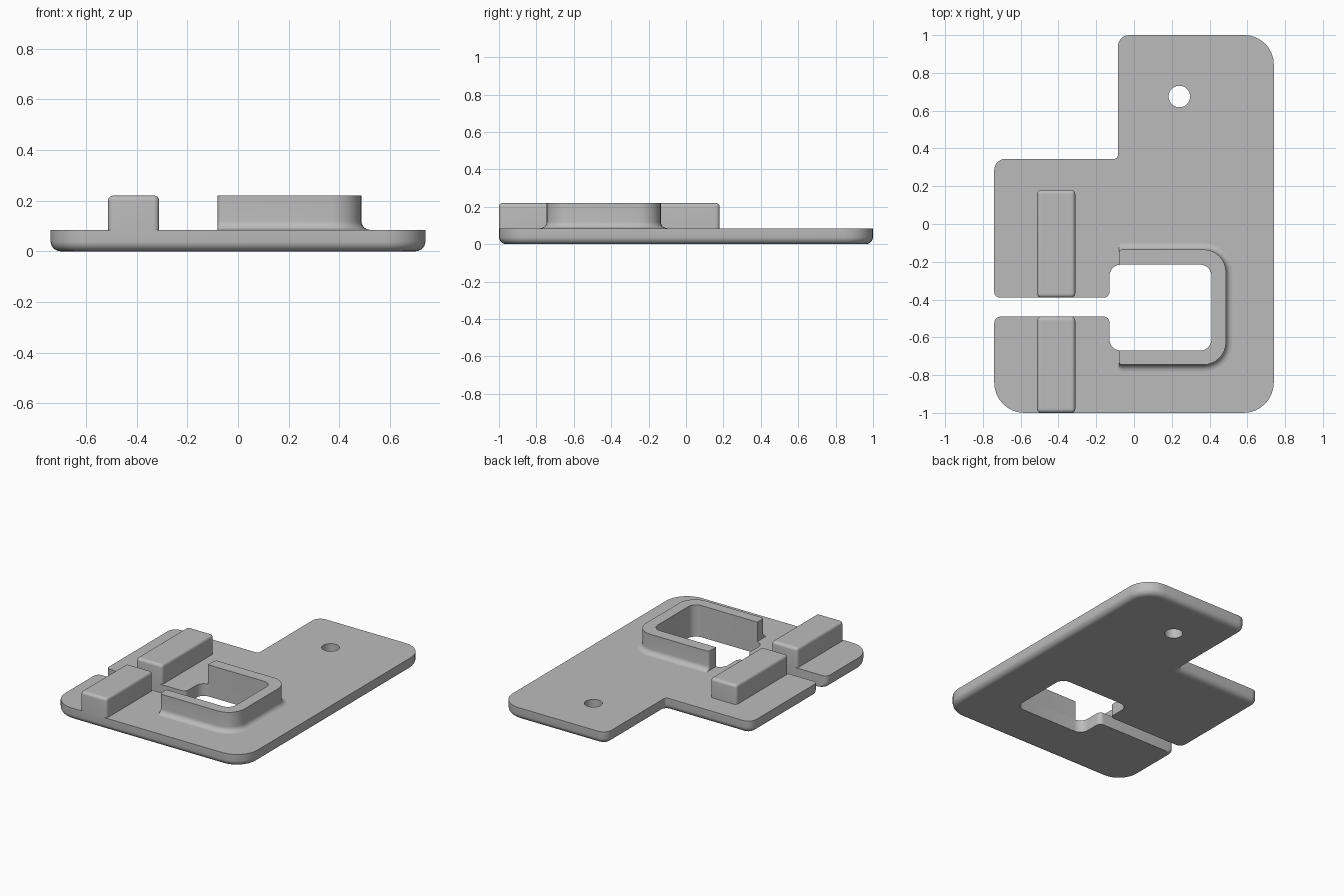
import bpy, bmesh, math
from mathutils import Vector

if "Cube" in bpy.data.objects:
    bpy.data.objects.remove(bpy.data.objects["Cube"])

grey = bpy.data.materials.new("plain_grey")
grey.diffuse_color = (0.5, 0.5, 0.5, 1)
grey.use_nodes = True
grey.node_tree.nodes["Principled BSDF"].inputs["Base Color"].default_value = grey.diffuse_color

PLATE_TOP, WALL_TOP = 0.085, 0.22
ARC = 8


def outline(corners, soft, d):
    """Rounded right-angled outline; the edges flagged in soft move inward by d."""
    pts = [Vector(c[:2]) for c in corners]
    n = len(pts)
    dirs = [(pts[(i + 1) % n] - pts[i]).normalized() for i in range(n)]
    ring = []
    for i, p in enumerate(pts):
        a, b = dirs[i - 1], dirs[i]
        r = corners[i][2]
        p = p.copy()
        for e, flag in ((a, soft[i - 1]), (b, soft[i])):
            p += Vector((-e.y, e.x)) * d * flag
        if soft[i - 1] and soft[i] and r:
            r += -d if a.cross(b) > 0 else d
        if not r:
            ring.append(p)
            continue
        centre = p + r * (b - a)
        for k in range(ARC + 1):
            t = math.pi / 2 * k / ARC
            ring.append(centre - r * (b * math.cos(t) - a * math.sin(t)))
    return ring


def finish(ob):
    """Smooth the rounded edges and keep level faces flat."""
    bpy.ops.object.select_all(action='DESELECT')
    ob.select_set(True)
    bpy.context.view_layer.objects.active = ob
    bpy.ops.object.shade_smooth_by_angle(angle=math.radians(35))
    for f in ob.data.polygons:
        if abs(f.normal.z) > 0.999:
            f.use_smooth = False


def loft(name, corners, soft, levels, bottom=False):
    """Stack outlines given as (inset, z) levels and cap them."""
    bm = bmesh.new()
    rings = [[bm.verts.new((p.x, p.y, z)) for p in outline(corners, soft, d)]
             for d, z in levels]
    n = len(rings[0])
    for low, high in zip(rings, rings[1:]):
        for i in range(n):
            j = (i + 1) % n
            bm.faces.new((low[i], low[j], high[j], high[i]))
    bm.faces.new(rings[-1])
    if bottom:
        bm.faces.new(rings[0][::-1])
    me = bpy.data.meshes.new(name)
    bm.to_mesh(me)
    bm.free()
    me.materials.append(grey)
    ob = bpy.data.objects.new(name, me)
    bpy.context.collection.objects.link(ob)
    finish(ob)
    return ob


def quarter(steps=6):
    return [math.pi / 2 * k / steps for k in range(steps + 1)]


# Base plate: stepped outline with a slot leading into the window
plate_corners = [
    (-0.74, -1, 0.16), (0.74, -1, 0.16), (0.74, 1, 0.155), (-0.085, 1, 0.06),
    (-0.085, 0.345, 0.02), (-0.74, 0.345, 0.06), (-0.74, -0.39, 0.03),
    (-0.13, -0.39, 0.03), (-0.13, -0.215, 0.06), (0.41, -0.215, 0.06),
    (0.41, -0.67, 0.06), (-0.13, -0.67, 0.06), (-0.13, -0.49, 0.03),
    (-0.74, -0.49, 0.035)]
plate_soft = [1] * 6 + [0] * 7 + [1]
R = 0.04
plate = loft("base_plate", plate_corners, plate_soft,
             [(R * (1 - math.sin(t)), R * (1 - math.cos(t))) for t in quarter()]
             + [(0, PLATE_TOP)], bottom=True)

# Round hole near the back
bpy.ops.mesh.primitive_cylinder_add(vertices=48, radius=0.057, depth=0.4,
                                    location=(0.24, 0.675, 0.04))
cutter = bpy.context.object
cutter.name = "hole_cutter"
cutter.data.materials.append(grey)
cutter.hide_render = True
bpy.context.view_layer.objects.active = plate
cut = plate.modifiers.new("hole", 'BOOLEAN')
cut.operation, cut.object, cut.solver = 'DIFFERENCE', cutter, 'EXACT'
bpy.ops.object.modifier_apply(modifier=cut.name)
bpy.data.objects.remove(cutter)
for f in plate.data.polygons:
    f.use_smooth = True
finish(plate)

# U-shaped wall round the window, flared where it meets the plate
wall_corners = [
    (-0.08, -0.745, 0.018), (0.487, -0.745, 0.12), (0.487, -0.135, 0.12),
    (-0.08, -0.135, 0.018), (-0.08, -0.215, 0), (0.41, -0.215, 0.06),
    (0.41, -0.67, 0.06), (-0.08, -0.67, 0)]
F = 0.035
loft("window_wall", wall_corners, [1, 1, 1, 0, 0, 0, 0, 0],
     [(-F * (1 - math.sin(t)), PLATE_TOP + F * (1 - math.cos(t))) for t in quarter()]
     + [(0, WALL_TOP)])

# Two rounded bars, one each side of the slot
B = 0.02
for name, y0, y1 in (("front_bar", -1, -0.49), ("back_bar", -0.39, 0.18)):
    bar = [(x, y, 0.022) for x, y in
           ((-0.513, y0), (-0.311, y0), (-0.311, y1), (-0.513, y1))]
    loft(name, bar, [1] * 4,
         [(0, PLATE_TOP)] + [(B * (1 - math.cos(t)), WALL_TOP - B * (1 - math.sin(t)))
                             for t in quarter()])
